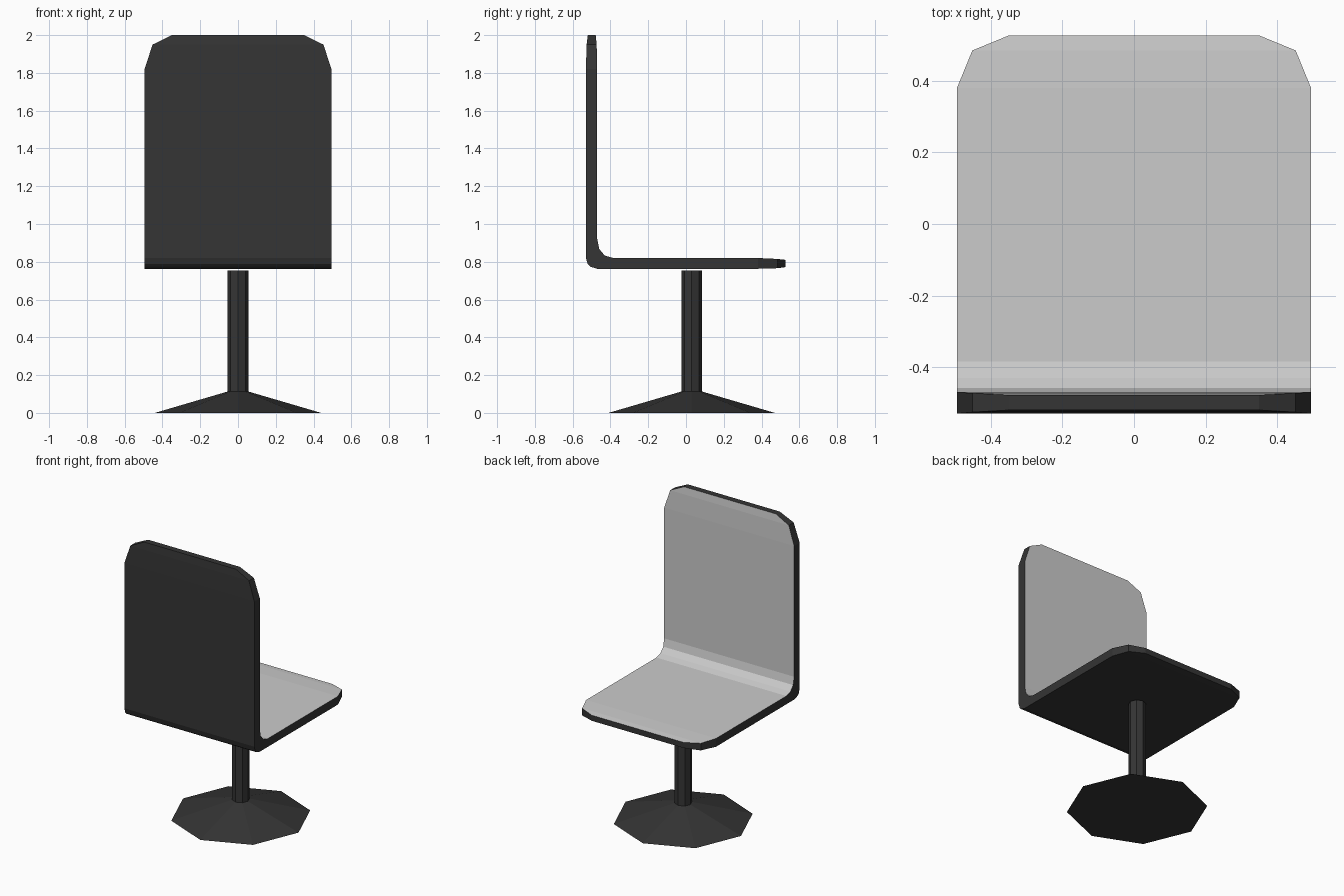
import bpy, math

if "Cube" in bpy.data.objects:
    bpy.data.objects.remove(bpy.data.objects["Cube"])


def material(name, v):
    m = bpy.data.materials.new(name)
    m.diffuse_color = (v, v, v, 1)
    m.use_nodes = True
    m.node_tree.nodes["Principled BSDF"].inputs["Base Color"].default_value = m.diffuse_color
    return m


light = material("light_grey", 0.6)
dark = material("dark_grey", 0.035)


def add_mesh(name, verts, faces, mats, mat_ids=None):
    me = bpy.data.meshes.new(name)
    me.from_pydata(verts, [], faces)
    for m in mats:
        me.materials.append(m)
    for p, i in zip(me.polygons, mat_ids or [0] * len(faces)):
        p.material_index = i
    ob = bpy.data.objects.new(name, me)
    bpy.context.collection.objects.link(ob)
    return ob


# Seat shell stations, front edge to backrest top: inner (y, z), outer (y, z), half width
stations = [
    ((0.527, 0.81), (0.527, 0.772), 0.35),
    ((0.485, 0.815), (0.485, 0.766), 0.452),
    ((0.38, 0.82), (0.38, 0.763), 0.495),
    ((-0.385, 0.82), (-0.47, 0.763), 0.495),
    ((-0.43, 0.833), (-0.507, 0.774), 0.495),
    ((-0.459, 0.867), (-0.52, 0.787), 0.495),
    ((-0.47, 0.92), (-0.53, 0.82), 0.495),
    ((-0.47, 1.82), (-0.53, 1.82), 0.495),
    ((-0.473, 1.95), (-0.526, 1.95), 0.452),
    ((-0.478, 2.0), (-0.52, 2.0), 0.35),
]
verts, faces, ids = [], [], []
for (yi, zi), (yo, zo), w in stations:
    verts += [(-w, yi, zi), (w, yi, zi), (w, yo, zo), (-w, yo, zo)]
for s in range(len(stations) - 1):
    a, b = 4 * s, 4 * s + 4
    for k in range(4):
        n = (k + 1) % 4
        faces.append((a + k, a + n, b + n, b + k))
        ids.append(0 if k == 0 else 1)
last = 4 * len(stations) - 4
faces += [(3, 2, 1, 0), tuple(range(last, last + 4))]
ids += [1, 1]
add_mesh("seat_shell", verts, faces, [light, dark], ids)


def octagon_frustum(name, r0, r1, z0, z1, y=0.03):
    verts = [(r * math.cos(k * math.pi / 4), y + r * math.sin(k * math.pi / 4), z)
             for r, z in ((r0, z0), (r1, z1)) for k in range(8)]
    faces = [(k, (k + 1) % 8, (k + 1) % 8 + 8, k + 8) for k in range(8)]
    faces += [tuple(range(7, -1, -1)), tuple(range(8, 16))]
    return add_mesh(name, verts, faces, [dark])


# Flared foot and column
octagon_frustum("pedestal_foot", 0.44, 0.055, 0, 0.113)
octagon_frustum("pedestal_column", 0.055, 0.055, 0.113, 0.755)
